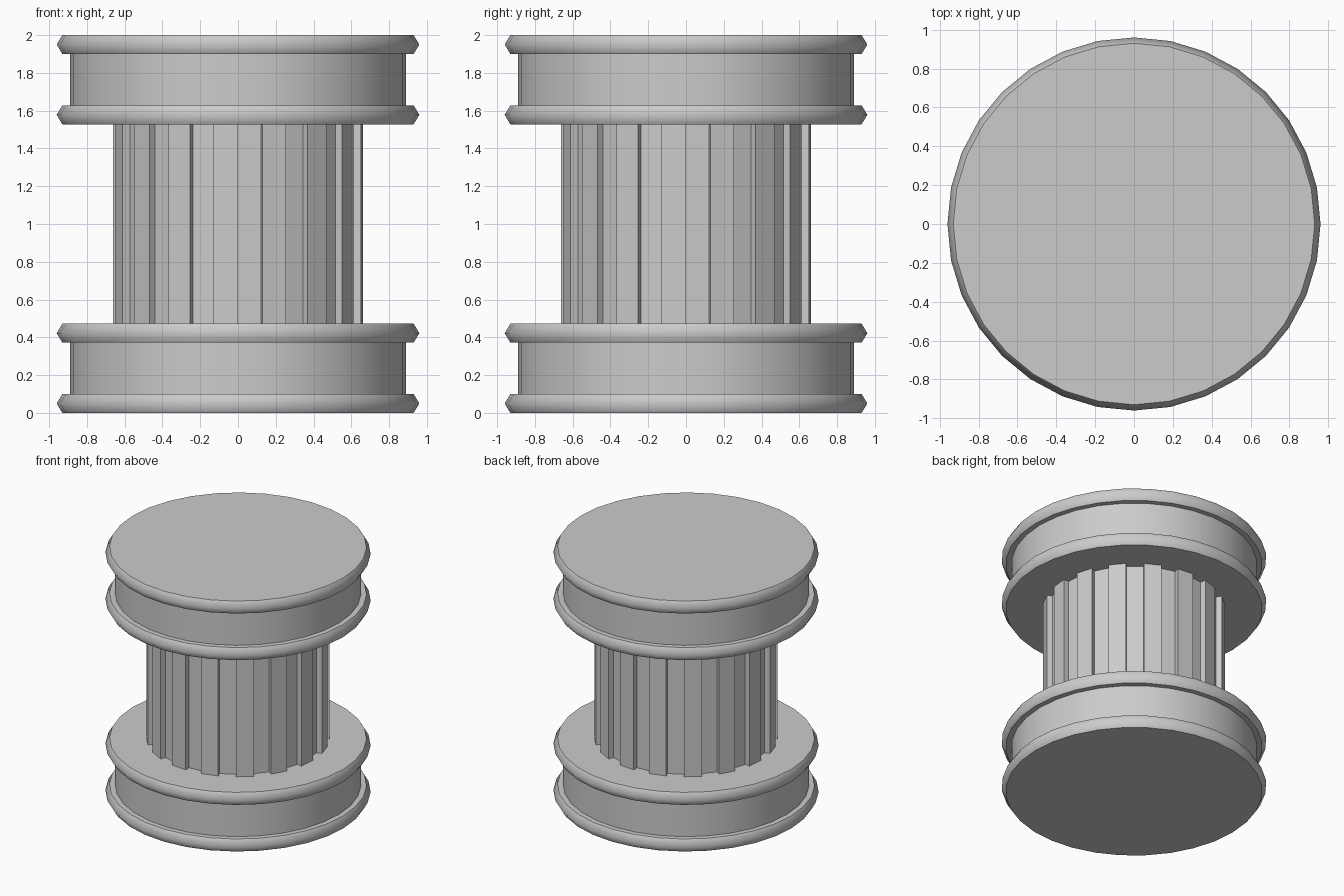
import bpy, bmesh
from math import sin, cos, pi

if "Cube" in bpy.data.objects:
    bpy.data.objects.remove(bpy.data.objects["Cube"])

SIDES = 32


def finish(name, bm):
    bmesh.ops.recalc_face_normals(bm, faces=bm.faces)
    mesh = bpy.data.meshes.new(name)
    bm.to_mesh(mesh)
    bm.free()
    obj = bpy.data.objects.new(name, mesh)
    bpy.context.collection.objects.link(obj)
    return obj


def loop(bm, z, radius):
    # radius is a function of the vertex index
    return [bm.verts.new((radius(i) * sin(2 * pi * i / SIDES),
                          -radius(i) * cos(2 * pi * i / SIDES), z)) for i in range(SIDES)]


def bridge(bm, a, b):
    n = len(a)
    for i in range(n):
        f = bm.faces.new((a[i], a[(i + 1) % n], b[(i + 1) % n], b[i]))
        f.smooth = True


def spool_end(name, base):
    # drum with a rounded lip at top and bottom: (radius, height, sharp edge)
    profile = [(.93, 0, True), (.96, .05, False), (.93, .10, True), (.89, .10, True),
               (.89, .372, True), (.93, .372, True), (.96, .422, False), (.93, .472, True)]
    bm = bmesh.new()
    rings = [loop(bm, base + z, lambda i, r=r: r) for r, z, _ in profile]
    for a, b in zip(rings, rings[1:]):
        bridge(bm, a, b)
    bm.faces.new(rings[0])
    bm.faces.new(rings[-1])
    for ring, (_, _, sharp) in zip(rings, profile):
        for i in range(SIDES):
            bm.edges.get((ring[i], ring[(i + 1) % SIDES])).smooth = not sharp
    return finish(name, bm)


def ribbed_shaft(name, z0, z1, inner, outer):
    # sixteen raised ribs, alternating with recessed flats
    bm = bmesh.new()
    rings = []
    for z in (z0, z1):
        ring = []
        for i in range(SIDES):
            a = 2 * pi * i / SIDES
            # odd corners step out to a rib, even corners step back in
            for r in ((inner, outer) if i % 2 else (outer, inner)):
                ring.append(bm.verts.new((r * sin(a), -r * cos(a), z)))
        rings.append(ring)
    bridge(bm, *rings)
    for a, b in zip(*rings):
        bm.edges.get((a, b)).smooth = False
    return finish(name, bm)


# Matching lower and upper drums
spool_end("lower_drum", 0)
spool_end("upper_drum", 1.528)

# Ribbed column between the drums
ribbed_shaft("ribbed_column", .472, 1.528, .62, .663)
